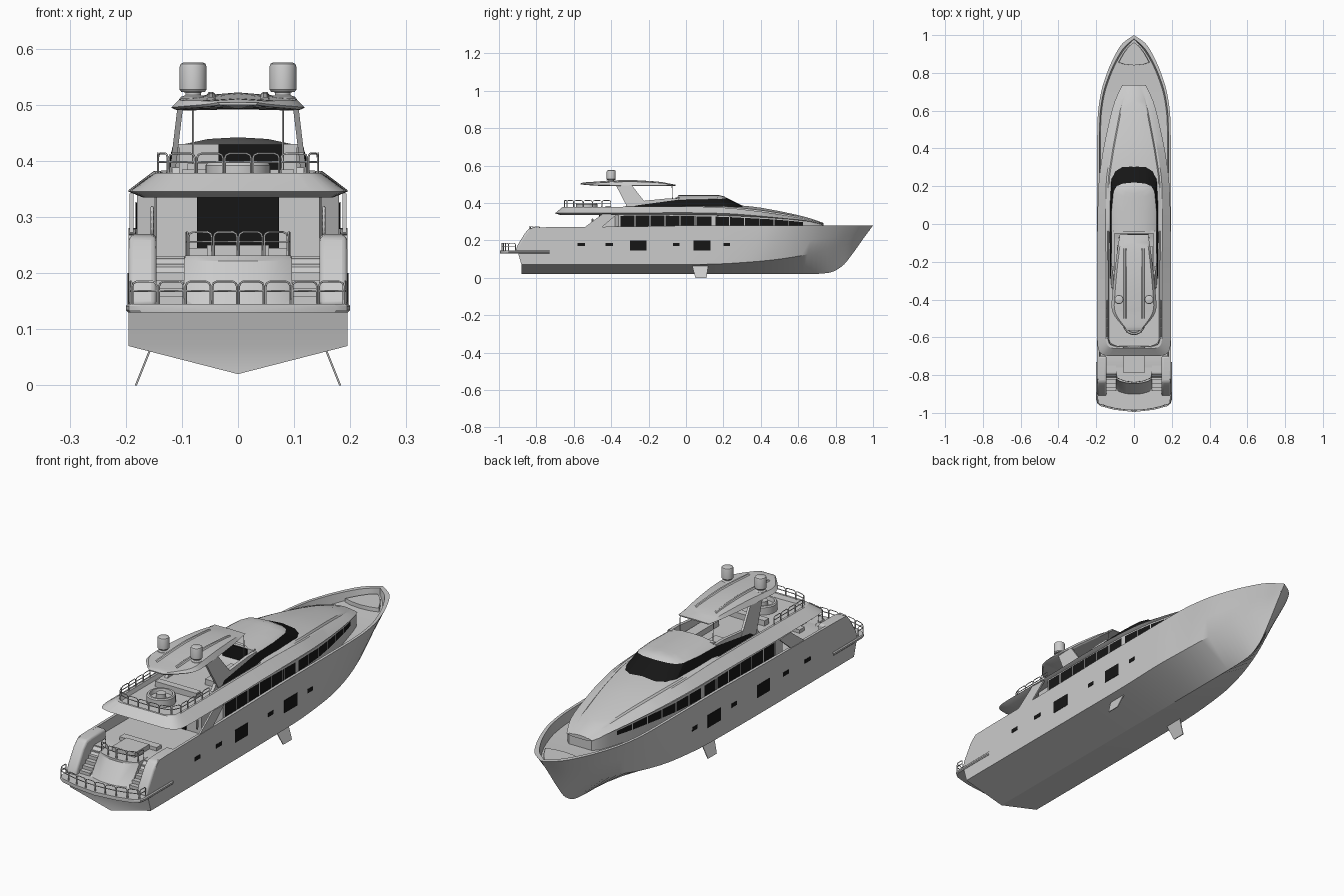
import bpy, bmesh, math
from mathutils import Vector

if "Cube" in bpy.data.objects:
    bpy.data.objects.remove(bpy.data.objects["Cube"])

black = bpy.data.materials.new("dark_glass")
black.diffuse_color = (0.008, 0.008, 0.008, 1)
black.use_nodes = True
black.node_tree.nodes["Principled BSDF"].inputs["Base Color"].default_value = black.diffuse_color


def finish(name, bm, mat=None, normals=True):
    bmesh.ops.remove_doubles(bm, verts=bm.verts, dist=1e-5)
    if normals:
        bmesh.ops.recalc_face_normals(bm, faces=bm.faces)
    me = bpy.data.meshes.new(name)
    bm.to_mesh(me)
    bm.free()
    me.shade_smooth()
    me.set_sharp_from_angle(angle=math.radians(28))
    if mat:
        me.materials.append(mat)
    ob = bpy.data.objects.new(name, me)
    bpy.context.collection.objects.link(ob)
    return ob


def smooth(keys, sub):
    """Resample sections with monotone cubic interpolation."""
    if sub < 2:
        return keys
    def tangent(i, j, k):
        if i == 0 or i == len(keys) - 1:
            a = max(i, 1)
            return keys[a][j][k] - keys[a - 1][j][k]
        d0 = keys[i][j][k] - keys[i - 1][j][k]
        d1 = keys[i + 1][j][k] - keys[i][j][k]
        return 2 * d0 * d1 / (d0 + d1) if d0 * d1 > 0 else 0
    out = []
    for i in range(len(keys) - 1):
        for s in range(sub):
            t = s / sub
            h = (2*t**3 - 3*t*t + 1, t**3 - 2*t*t + t, 3*t*t - 2*t**3, t**3 - t*t)
            out.append([[h[0]*keys[i][j][k] + h[1]*tangent(i, j, k) + h[2]*keys[i+1][j][k]
                         + h[3]*tangent(i+1, j, k) for k in range(3)] for j in range(len(keys[0]))])
    return out + [keys[-1]]


def loft(name, keys, sub=1, caps=(), mat=None):
    """Skin half sections, mirrored over x; caps bridge left to right."""
    bm = bmesh.new()
    st = smooth(keys, sub)
    V = [[[bm.verts.new((s * p[0], p[1], p[2])) for p in sec] for sec in st] for s in (1, -1)]
    for side in V:
        for a, b in zip(side, side[1:]):
            for j in range(len(a) - 1):
                bm.faces.new((a[j], a[j+1], b[j+1], b[j]))
    for c in caps:
        R, L = V[0][c], V[1][c]
        for j in range(len(R) - 1):
            bm.faces.new((R[j], R[j+1], L[j+1], L[j]))
    return finish(name, bm, mat)


def prism(name, yz, x0, x1, mat=None, mirror=True, lean=0):
    """Extrude a side-view polygon from x0 to x1; lean shifts x with z."""
    bm = bmesh.new()
    for s in ((1, -1) if mirror else (1,)):
        A, B = [[bm.verts.new((s * (x + lean * (z - yz[0][1])), y, z)) for y, z in yz] for x in (x0, x1)]
        bm.faces.new(A)
        bm.faces.new(B)
        for i in range(len(yz)):
            k = (i + 1) % len(yz)
            bm.faces.new((A[i], A[k], B[k], B[i]))
    return finish(name, bm, mat)


def box(name, x0, x1, y0, y1, z0, z1, mat=None, mirror=False):
    return prism(name, [(y0, z0), (y1, z0), (y1, z1), (y0, z1)], x0, x1, mat, mirror)


def tubes(name, paths, r=0.0018):
    cu = bpy.data.curves.new(name, 'CURVE')
    cu.dimensions, cu.bevel_depth, cu.bevel_resolution = '3D', r, 1
    for path in paths:
        sp = cu.splines.new('POLY')
        sp.points.add(len(path) - 1)
        for q, p in zip(sp.points, path):
            q.co = (*p, 1)
    bpy.context.collection.objects.link(bpy.data.objects.new(name, cu))


def hoops(name, pts, z, h):
    """Row of round-cornered rail hoops along a plan path."""
    paths = []
    for a, b in zip(pts, pts[1:]):
        a, b = Vector((*a, z)), Vector((*b, z))
        P = lambda t, f: a.lerp(b, t) + Vector((0, 0, h * f))
        paths += [[P(.04, 0), P(.04, .8), P(.08, .93), P(.2, 1), P(.8, 1), P(.92, .93), P(.96, .8), P(.96, 0)],
                  [P(.04, .6), P(.96, .6)]]
    tubes(name, paths)


def turned(name, x, y, prof, seg=32):
    bm = bmesh.new()
    rings = [[bm.verts.new((x + r * math.cos(i * math.tau / seg), y + r * math.sin(i * math.tau / seg), z))
              for i in range(seg)] for r, z in prof]
    for a, b in zip(rings, rings[1:]):
        for i in range(seg):
            k = (i + 1) % seg
            bm.faces.new((a[i], a[k], b[k], b[i]))
    finish(name, bm)


def lerp_table(tab, y):
    for (a, u), (b, v) in zip(tab, tab[1:]):
        if y <= b:
            return u + (v - u) * (y - a) / (b - a)
    return tab[-1][1]


# hull: keel (y,z) | chine (x,y,z) | gunwale (x,y,z) | deck z
H = [(-.88, .02, .195, -.88, .07, .195, -.9, .14, .13), (-.82, .02, .195, -.82, .07, .195, -.82, .268, .18),
     (-.76, .02, .195, -.76, .07, .195, -.76, .27, .23), (-.3, .02, .195, -.3, .07, .195, -.3, .274, .23),
     (.1, .02, .193, .1, .072, .195, .1, .28, .23), (.35, .02, .185, .35, .085, .195, .4, .28, .235),
     (.5, .02, .165, .5, .1, .193, .55, .28, .235), (.66, .02, .13, .65, .125, .178, .68, .28, .237),
     (.76, .026, .098, .75, .148, .15, .78, .28, .24), (.83, .058, .065, .83, .17, .108, .88, .28, .245),
     (.89, .128, .032, .9, .19, .062, .955, .28, .248), (.945, .205, 0, .945, .205, 0, 1, .28, .25)]
secs = []
for ky, kz, cx, cy, cz, gx, gy, gz, dz in H:
    f = 1 if gx > .01 else 0
    in_y = gy - .02 * max(0, (gy - .6) / .4)
    mx, my, mz = (cx + gx) / 2 + .004 * f * (gy < .5), (cy + gy) / 2, (cz + gz) / 2
    if gy < .5:
        mx = min(mx, .195)
    gi = max(gx - .012, 0)
    secs.append([(0, ky, kz), (cx, cy, cz), (mx, my, mz), (gx, gy, gz), (gi, in_y, gz),
                 (gi * .97, in_y - .01 * f, dz), (0, in_y - .01 * f, dz)])
loft("hull", secs, 4, caps=(0,))

# stabiliser fins
prism("stabiliser_fin", [(.05, 0), (.11, 0), (.12, .075), (.03, .075)], .180, .184, lean=-.4)

# hull portholes
for y0, y1, z0, z1 in [(-.58, -.54, .17, .187), (-.43, -.39, .17, .187), (-.07, -.035, .17, .187),
                       (.2, .235, .17, .187), (-.3, -.21, .145, .2), (.04, .13, .145, .2)]:
    box("hull_window", .188, .1965, y0, y1, z0, z1, black, True)

# swim platform, central stern block, side quarters and stairs
plan = [(0, -.995), (.1, -.984), (.175, -.965), (.194, -.95), (.2, -.93), (.2, -.73)]
lay = lambda pl, z, k=1: [(x * k, y, z) for x, y in pl]
loft("swim_platform", [lay(plan, .13, .98), lay(plan, .134), lay(plan, .141), lay(plan, .145, .98)], caps=(0, -1))
foot = [(0, -.905), (.04, -.902), (.075, -.893), (.096, -.88), (.096, -.76)]
head = [(x, y + (.06 if y < -.8 else 0)) for x, y in foot]
loft("stern_block", [lay(foot, .14), lay(head, .222), lay(head, .231, .98)], caps=(-1,))
q = prism("stern_quarter", [(-.912, .14), (-.9, .175), (-.86, .24), (-.835, .266), (-.8, .27), (-.7, .27), (-.7, .14)],
          .145, .195)
bev = q.modifiers.new("round", 'BEVEL')
bev.width, bev.segments = .01, 3
for i in range(6):
    box("stair_step", .095, .146, -.885 + i * .02, -.75, .14, .158 + i * .0145, None, True)
hoops("platform_rail", [(-.19 + .38 * i / 8, -.985 + .035 * abs(i / 4 - 1) ** 2) for i in range(9)], .143, .042)
hoops("platform_side_rail", [(.19, -.95), (.192, -.91)], .143, .042)
hoops("platform_side_rail", [(-.19, -.95), (-.192, -.91)], .143, .042)
hoops("aft_deck_rail", [(-.092, -.78), (-.09, -.815)] + [(-.045, -.832), (0, -.838), (.045, -.832)]
      + [(.09, -.815), (.092, -.78)], .23, .043)
box("aft_table", -.055, .055, -.79, -.69, .23, .25)
box("aft_sofa", -.09, .09, -.69, -.655, .23, .245)

# deckhouse walls
W = [(-.46, .145), (-.38, .15), (-.36, .18), (.15, .18), (.3, .17), (.42, .151), (.55, .123), (.66, .093), (.71, .076), (.73, .055)]
ZU = [(-.7, .335), (-.1, .336), (.2, .33), (.35, .322), (.5, .314), (.65, .299), (.74, .278)]
loft("deckhouse", [[(lerp_table(W, y), y, .2), (lerp_table(W, y), y, lerp_table(ZU, y) + .004),
                    (0, y, lerp_table(ZU, y) + .004)] for y, _ in W], caps=(0, -1))
box("saloon_door", -.073, .073, -.465, -.455, .232, .335, black)
prism("roof_support", [(-.553, .262), (-.446, .342), (-.37, .338), (-.46, .262)], .186, .193)
tubes("door_grab_rail", [[(s * .153, -.5 + .004 * math.cos(a), .293 + .024 * math.sin(a)) for a in
                          [i * math.tau / 12 for i in range(13)]] for s in (1, -1)], .003)

# deckhouse side windows, tracking the wall
bm = bmesh.new()
panes = [(-.35 + i * .08, -.275 + i * .08) for i in range(5)] + [(.058, .135)] + \
        [(.157 + i * .079, .231 + i * .079) for i in range(6)]
for a, b in panes + [(.05, .056)]:
    for s in (1, -1):
        lo = .27 if a < .15 else .279
        c = [(s * (lerp_table(W, y) + .003), y, z) for y, z in
             ((a, lo), (b, lo), (b, lerp_table(ZU, b) - .004), (a, lerp_table(ZU, a) - .004))]
        bm.faces.new([bm.verts.new(p) for p in c[::s]])
finish("side_windows", bm, black, False)

# main roof and flybridge deck
def roof(y, e, zu, ze, s, zs, zd, zc, dy=(0, 0, 0, 0)):
    return [(0, y + dy[0], zu), (e - .025, y + dy[0], zu), (e, y, ze), (s, y + dy[1], zs),
            (s - .01, y + dy[2], zs), (s - .016, y + dy[3], zd), (0, y + dy[3], zc)]
loft("main_roof", [
    roof(-.7, .13, .335, .345, .105, .378, .362, .36, (.03, .04, .05, .055)),
    roof(-.69, .17, .335, .345, .132, .378, .362, .36, (.03, .04, .05, .055)),
    roof(-.66, .19, .335, .345, .145, .378, .362, .36, (.02, .03, .035, .038)),
    roof(-.6, .195, .335, .345, .148, .378, .362, .36),
    roof(-.3, .195, .335, .345, .148, .38, .362, .36),
    roof(-.1, .195, .336, .348, .15, .382, .364, .362),
    roof(0, .194, .335, .348, .15, .382, .383, .386),
    roof(.2, .188, .33, .344, .148, .375, .38, .391),
    roof(.35, .17, .322, .334, .13, .36, .367, .381),
    roof(.5, .141, .314, .32, .103, .339, .346, .356),
    roof(.65, .102, .299, .304, .072, .312, .316, .322),
    roof(.735, .062, .278, .284, .045, .289, .291, .293)], 3, caps=(0, -1))

# wheelhouse: dark glass band, grey roof, coamings and aft bulkhead
base = [(0, .322, .376), (.06, .312, .374), (.1, .288, .372), (.122, .25, .37), (.129, .1, .375), (.129, -.05, .375), (.126, -.29, .372)]
mid = [(0, .22, .426), (.06, .214, .425), (.092, .2, .423), (.109, .17, .421), (.118, .08, .419), (.119, -.05, .416), (.122, -.27, .386)]
loft("wheelhouse_glass", [base, mid], mat=black)
edge = mid[:-1]
loft("wheelhouse_roof", [edge, [(x * .88, y * .93, z + .009) for x, y, z in edge],
                         [(x * .45, y * .85, .439) for x, y, z in edge],
                         [(x * .0, y * .8, .442) for x, y, z in edge]])
prism("flybridge_coaming", [(-.34, .36), (-.04, .36), (-.04, .424), (-.1, .424), (-.22, .412), (-.32, .388)], .104, .118)
box("wheelhouse_bulkhead", -.108, .108, -.05, -.035, .36, .43)
box("companion_door", -.035, .08, -.056, -.05, .362, .429, black)
box("helm_seat", -.09, -.03, -.16, -.11, .36, .395)
box("flybridge_settee", .05, .1, -.3, -.12, .36, .385)
box("flybridge_bench", -.1, .1, -.43, -.4, .36, .385)

# flybridge rail and round tub
fly = [(.143, -.4 - i * .05) for i in range(5)] + [(.125, -.637)]
hoops("flybridge_rail", fly + [(.075, -.65), (.025, -.652)] + [(-.025, -.652), (-.075, -.65)]
      + [(-x, y) for x, y in fly[::-1]], .376, .037)
turned("round_tub", 0, -.53, [(.058, .36), (.058, .392), (.054, .397), (.046, .397), (.043, .38), (.02, .38), (.02, .4), (.0, .4)])

# hardtop on raked legs and thin posts
T = [(-.565, .035, .5, .504), (-.545, .055, .497, .51), (-.47, .112, .492, .513), (-.43, .119, .491, .516),
     (-.3, .108, .49, .522), (-.15, .09, .49, .514), (-.055, .075, .492, .497)]
loft("hardtop", [[(0, y, zb + .002), (w * .93, y, zb), (w, y, zb + .004), (w * .88, y, zb + (zt - zb) * .75), (0, y, zt)]
                 for y, w, zb, zt in T], 4, caps=(0, -1))
loft("hardtop_ridge", [[(x0, y, z), (.045, y, z + .004), (.052, y, z + .004), (.058, y, z - .004)] for y, z, x0 in
                       [(-.5, .509, .04), (-.42, .515, .04), (-.3, .519, .04), (-.13, .508, .04)]], 3)
prism("hardtop_leg", [(-.31, .37), (-.19, .37), (-.24, .43), (-.29, .495), (-.375, .495)], .113, .123, lean=-.12)
tubes("hardtop_post", [[(s * .08, -.07, .36), (s * .08, -.075, .495)] for s in (1, -1)], .002)

# antenna domes
for s in (1, -1):
    turned("antenna_dome", s * .08, -.4, [(.0, .505), (.024, .507), (.022, .514), (.014, .517), (.014, .522), (.021, .523),
                                          (.024, .527), (.024, .568), (.022, .573), (.018, .575), (0, .5755)])

# raised bow platform
bow = [(0, .962), (.03, .938), (.058, .9), (.083, .855), (.05, .845), (0, .84)]
loft("bow_platform", [lay(bow, .235), lay(bow, .258), lay(bow, .261, .96)], caps=(-1,))
